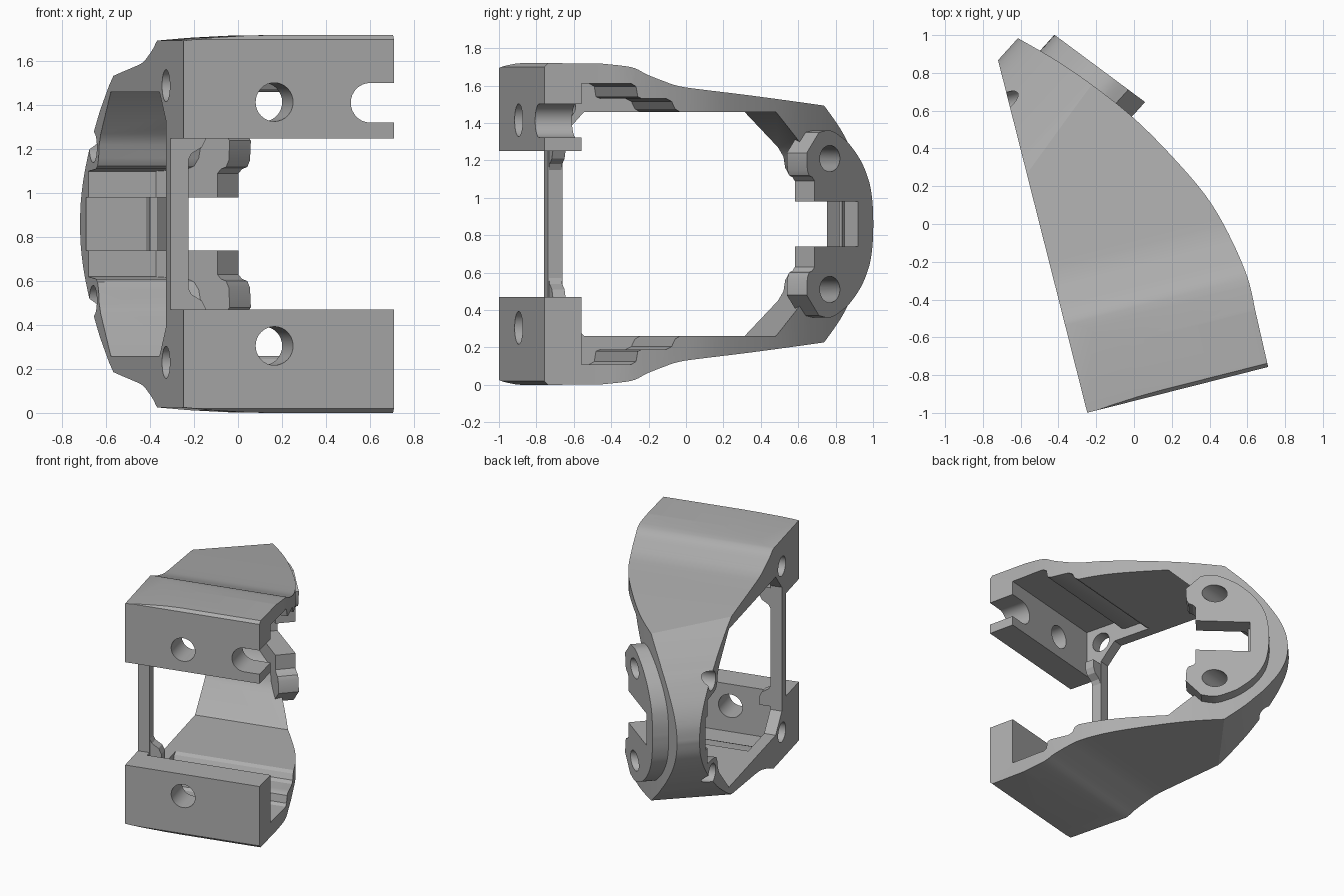
import bpy, bmesh, math
from mathutils import Vector

if "Cube" in bpy.data.objects:
    bpy.data.objects.remove(bpy.data.objects["Cube"], do_unlink=True)

MID = 0.86                      # mirror height of the bracket
TURN = math.radians(14.2)       # mounting frame is turned about z
X, Y, Z = Vector((1, 0, 0)), Vector((0, 1, 0)), Vector((0, 0, 1))
U = Vector((math.cos(TURN), math.sin(TURN), 0))     # along the front face
V = Vector((-math.sin(TURN), math.cos(TURN), 0))    # from front to back
W = Vector((-0.741, 0.671, 0))                      # direction of the rounded back
P = Vector((0.671, 0.741, 0))                       # axis of the rounded back

grey = bpy.data.materials.new("plain grey")
grey.use_nodes = True
grey.diffuse_color = (0.42, 0.42, 0.42, 1)
grey.node_tree.nodes["Principled BSDF"].inputs["Base Color"].default_value = (0.42, 0.42, 0.42, 1)


def prism(name, pts, a, b, c, lo, hi):
    """Extrude a profile drawn on axes a, b along axis c."""
    bm = bmesh.new()
    base = [bm.verts.new(a * p + b * q + c * lo) for p, q in pts]
    face = bm.faces.new(base)
    out = bmesh.ops.extrude_face_region(bm, geom=[face])
    moved = [g for g in out["geom"] if isinstance(g, bmesh.types.BMVert)]
    bmesh.ops.translate(bm, verts=moved, vec=c * (hi - lo))
    bmesh.ops.recalc_face_normals(bm, faces=bm.faces)
    mesh = bpy.data.meshes.new(name)
    bm.to_mesh(mesh)
    bm.free()
    mesh.materials.append(grey)
    obj = bpy.data.objects.new(name, mesh)
    bpy.context.collection.objects.link(obj)
    return obj


def combine(obj, other, mode):
    """Apply a boolean and discard the helper."""
    mod = obj.modifiers.new("combine", "BOOLEAN")
    mod.operation, mod.solver, mod.object = mode, "EXACT", other
    bpy.context.view_layer.objects.active = obj
    bpy.ops.object.modifier_apply(modifier=mod.name)
    bpy.data.objects.remove(other, do_unlink=True)


def mirrored(pts):
    """Add the lower half of a profile given from the middle height up."""
    return pts + [(p, 2 * MID - q) for p, q in reversed(pts) if abs(q - MID) > 1e-4]


def smooth(pts, n=5):
    """Pass a rounded line through a few points."""
    ext = [pts[0]] + pts + [pts[-1]]
    line = []
    for p0, p1, p2, p3 in zip(ext, ext[1:], ext[2:], ext[3:]):
        for i in range(n):
            t = i / n
            line.append(tuple(0.5 * (2 * b + (c - a) * t + (2 * a - 5 * b + 4 * c - d) * t * t
                              + (3 * b - a - 3 * c + d) * t ** 3)
                              for a, b, c, d in zip(p0, p1, p2, p3)))
    return line + [pts[-1]]


def circle(p, q, r, n=32):
    return [(p + r * math.cos(i * math.tau / n), q + r * math.sin(i * math.tau / n)) for i in range(n)]


# Shell: plan outline trimmed by the side profile, rounded back and crowned left edge
right_edge = smooth([(0.51, -0.603), (0.513, -0.418), (0.472, -0.171), (0.405, 0.052), (0.282, 0.30),
                     (0.137, 0.543), (-0.017, 0.747), (-0.177, 0.931), (-0.355, 1.105)])
shell = prism("shell", [(-0.485, -0.908), (0.503, -0.908)] + right_edge + [(-0.4, 1.3), (-0.485, 1.3)],
              U, V, Z, -0.1, 1.9)
side = smooth([(-0.6, 1.718), (-0.43, 1.698), (-0.345, 1.66), (-0.25, 1.625), (-0.17, 1.60),
               (-0.06, 1.583), (0.3, 1.545), (0.8, 1.49), (1.3, 1.44)])
combine(shell, prism("side_profile", mirrored([(-1, MID), (-1, 1.70), (-0.908, 1.70), (-0.888, 1.72)] + side),
                     V, Z, U, -1, 1), "INTERSECT")
back = smooth([(1.116, MID), (1.10, 0.97), (1.047, 1.09), (0.95, 1.225), (0.876, 1.305),
               (0.80, 1.38), (0.666, 1.49)]) + [(0.56, 1.56), (0.3, 1.8), (-1.5, 1.8)]
combine(shell, prism("back_profile", mirrored(back), W, Z, P, -2, 2), "INTERSECT")
combine(shell, prism("crown_profile", mirrored([(-0.6, 1.68), (-0.485, 1.695), (-0.35, 1.708), (-0.2, 1.717),
                                                (0, 1.722), (0.7, 1.722)]), U, Z, V, -2, 2), "INTERSECT")

# Window right through the sides
window = [(0.90, MID), (0.90, 0.98), (0.86, 0.98), (0.86, 1.10), (0.72, 1.11), (0.69, 1.125), (0.67, 1.16),
          (0.66, 1.22), (0.63, 1.27), (0.445, 1.46), (-0.46, 1.46), (-0.58, 1.33)]
combine(shell, prism("window_cut", mirrored(window), V, Z, U, -1, 1), "DIFFERENCE")

# Front gap and stepped recess, leaving a thin wall and post on one side
combine(shell, prism("gap_cut", mirrored([(-1.2, 1.25), (-0.66, 1.25)]), V, Z, U, -1, 1), "DIFFERENCE")
recess = [(-0.705, 1.61), (-0.43, 1.61), (-0.405, 1.595), (-0.395, 1.54), (-0.37, 1.53), (-0.23, 1.53),
          (-0.2, 1.515), (-0.18, 1.475), (-0.15, 1.458), (0, 1.458)]
combine(shell, prism("recess_cut", mirrored(recess), V, Z, U, -0.40, 1), "DIFFERENCE")

# Flared ends of the thin post
flare = [(-0.40, MID), (-0.40, 1.15), (-0.385, 1.18), (-0.36, 1.195), (-0.335, 1.21), (-0.315, 1.25),
         (-0.315, 1.31), (-0.45, 1.31)]
combine(shell, prism("post", mirrored(flare), U, Z, V, -0.655, -0.585), "UNION")

# Angled mounting tab with a notch in the middle
rim = smooth([(0.50, 1.35), (0.60, 1.36), (0.70, 1.325), (0.78, 1.28), (0.88, 1.19), (0.95, 1.08),
              (0.978, 0.97), (0.985, MID)])
inner = [(0.85, MID), (0.85, 0.98), (0.46, 0.98), (0.46, 1.09), (0.44, 1.11), (0.41, 1.12), (0.395, 1.15),
         (0.39, 1.24)]
tab_side = inner + rim
tab_side += [(p, 2 * MID - q) for p, q in reversed(tab_side[1:-1])]
tab = prism("tab", tab_side, W, Z, P, -1, 2)
combine(tab, prism("tab_plan", [(0.12, 0.60), (-0.50, 1.06), (-0.58, 0.95), (0.04, 0.48)],
                   X, Y, Z, 0, 2), "INTERSECT")
combine(shell, tab, "UNION")

# Bolt holes, mirrored top and bottom
for z in (0.555, -0.555):
    combine(shell, prism("front_hole", circle(-0.059, MID + z, 0.088), U, Z, V, -1.2, -0.6), "DIFFERENCE")
for z in (0.63, -0.63):
    combine(shell, prism("wall_hole", circle(-0.58, MID + z, 0.073), V, Z, U, -0.7, -0.3), "DIFFERENCE")
for z in (0.35, -0.35):
    combine(shell, prism("tab_hole", circle(0.772, MID + z, 0.07), V, Z, U, -0.8, 0.6), "DIFFERENCE")

# Open slot in the upper front block
end = [(0.39 + 0.09 * math.cos(a), 1.412 + 0.09 * math.sin(a))
       for a in (math.pi / 2 + i * math.pi / 16 for i in range(17))]
combine(shell, prism("slot_cut", end + [(0.8, 1.322), (0.8, 1.502)], U, Z, V, -1.2, -0.6), "DIFFERENCE")

# Finish
shell.name = "bracket"
shell.data.materials.clear()
shell.data.materials.append(grey)
bpy.ops.object.select_all(action="DESELECT")
shell.select_set(True)
bpy.context.view_layer.objects.active = shell
bpy.ops.object.shade_smooth_by_angle(angle=math.radians(25))
